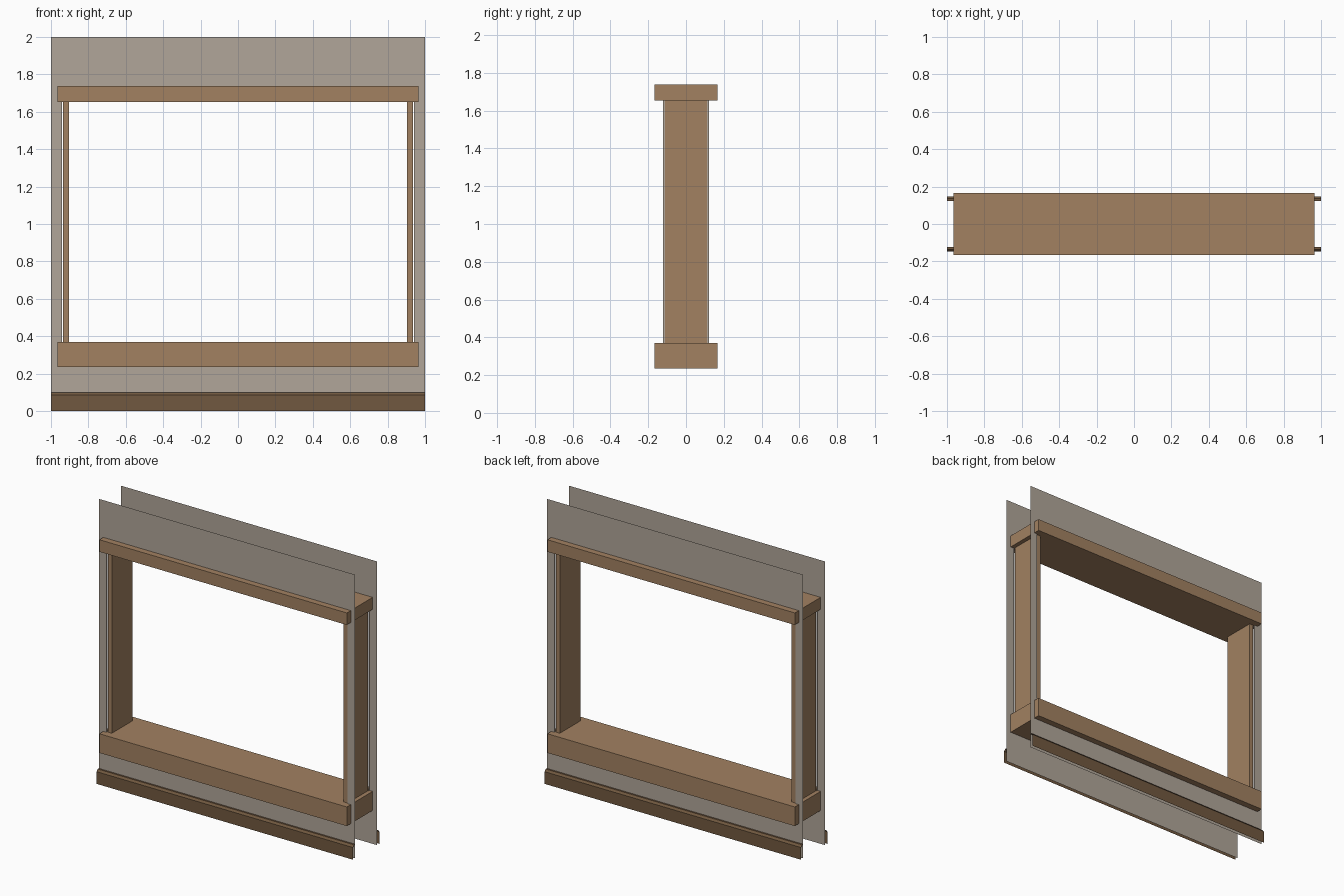
import bpy, bmesh

if "Cube" in bpy.data.objects:
    bpy.data.objects.remove(bpy.data.objects["Cube"])


def material(name, rgb):
    m = bpy.data.materials.new(name)
    m.diffuse_color = (*rgb, 1)
    m.use_nodes = True
    m.node_tree.nodes["Principled BSDF"].inputs["Base Color"].default_value = m.diffuse_color
    return m


WOOD = material("light_wood", (0.36, 0.22, 0.12))
DARK = material("dark_wood", (0.165, 0.098, 0.05))
PLASTER = material("plaster", (0.44, 0.38, 0.32))

WALL_Y, REVEAL_Y = 0.122, 0.112
HOLE_X, HOLE_LOW, HOLE_HIGH = 0.941, 0.34, 1.68


def finish(bm, name, mat):
    me = bpy.data.meshes.new(name)
    bm.to_mesh(me)
    bm.free()
    ob = bpy.data.objects.new(name, me)
    bpy.context.collection.objects.link(ob)
    me.materials.append(mat)
    return ob


def box(name, x, y, z, mat):
    bm = bmesh.new()
    bmesh.ops.create_cube(bm, size=1)
    for v in bm.verts:
        v.co = [r[0] + (c + 0.5) * (r[1] - r[0]) for c, r in zip(v.co, (x, y, z))]
    finish(bm, name, mat)


def rect(bm, hx, y, low, high):
    return [bm.verts.new((x, y, z)) for x, z in
            ((-hx, low), (hx, low), (hx, high), (-hx, high))]


def wall(name, side):
    """Thin wall sheet with a rectangular opening and a shallow reveal."""
    bm = bmesh.new()
    rings = [rect(bm, 1, side * WALL_Y, 0, 2),
             rect(bm, HOLE_X, side * WALL_Y, HOLE_LOW, HOLE_HIGH),
             rect(bm, HOLE_X, side * REVEAL_Y, HOLE_LOW, HOLE_HIGH)]
    for a, b in zip(rings, rings[1:]):
        for i in range(4):
            j = (i + 1) % 4
            quad = [a[i], a[j], b[j], b[i]]
            bm.faces.new(quad if side < 0 else quad[::-1])
    finish(bm, name, PLASTER)


def skirting(name, side):
    """Open-ended moulding profile swept along the wall foot."""
    profile = [(WALL_Y, 0.1), (0.135, 0.1), (0.147, 0.086), (0.147, 0)]
    bm = bmesh.new()
    left, right = [[bm.verts.new((x, side * y, z)) for y, z in profile] for x in (-1, 1)]
    for i in range(len(profile) - 1):
        quad = [left[i], left[i + 1], right[i + 1], right[i]]
        bm.faces.new(quad if side < 0 else quad[::-1])
    finish(bm, name, DARK)


# Wall sheets and skirting boards, front and back
for label, side in (("front", -1), ("back", 1)):
    wall(label + "_wall", side)
    skirting(label + "_skirting", side)

# Window sill and head
box("window_sill", (-0.965, 0.965), (-0.166, 0.166), (0.235, 0.37), WOOD)
box("window_head", (-0.965, 0.965), (-0.166, 0.166), (1.653, 1.738), WOOD)

# Side jambs
box("left_jamb", (-0.935, -0.904), (-0.115, 0.115), (0.37, 1.653), WOOD)
box("right_jamb", (0.904, 0.935), (-0.115, 0.115), (0.37, 1.653), WOOD)
